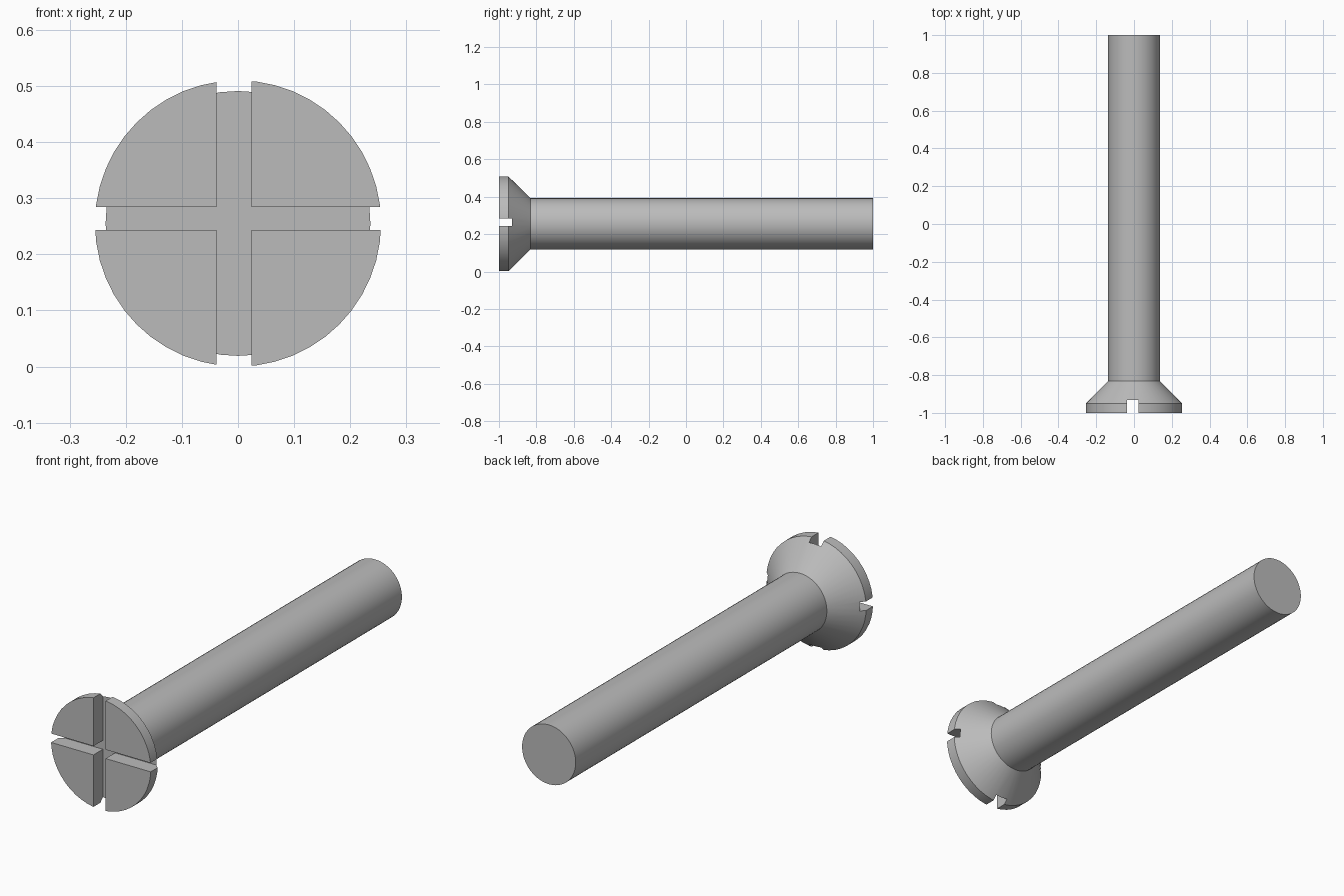
import bpy, bmesh, math
from mathutils import Matrix

cube = bpy.data.objects.get("Cube")
if cube:
    bpy.data.objects.remove(cube, do_unlink=True)

SEGMENTS = 48
AXIS_Z = 0.255

steel = bpy.data.materials.new("steel_grey")
steel.use_nodes = True
colour = (0.5, 0.5, 0.5, 1)
steel.diffuse_color = colour
steel.node_tree.nodes["Principled BSDF"].inputs["Base Color"].default_value = colour


def make_object(name, bm):
    bmesh.ops.recalc_face_normals(bm, faces=bm.faces)
    mesh = bpy.data.meshes.new(name)
    bm.to_mesh(mesh)
    bm.free()
    mesh.materials.append(steel)
    obj = bpy.data.objects.new(name, mesh)
    bpy.context.collection.objects.link(obj)
    return obj


def lathe(name, profile):
    """Closed turned solid along y from (radius, y) stations."""
    bm = bmesh.new()
    rings = []
    for radius, y in profile:
        rings.append([bm.verts.new((radius * math.cos(a), y, AXIS_Z + radius * math.sin(a)))
                      for a in (math.tau * i / SEGMENTS for i in range(SEGMENTS))])
    for r0, r1 in zip(rings, rings[1:]):
        for i in range(SEGMENTS):
            j = (i + 1) % SEGMENTS
            bm.faces.new((r0[i], r0[j], r1[j], r1[i]))
    bm.faces.new(rings[0])
    bm.faces.new(rings[-1])
    return make_object(name, bm)


def box(name, low, high):
    bm = bmesh.new()
    size = [h - l for l, h in zip(low, high)]
    middle = [(h + l) / 2 for l, h in zip(low, high)]
    bmesh.ops.create_cube(bm, size=1, matrix=Matrix.Translation(middle) @ Matrix.Diagonal((*size, 1)))
    return make_object(name, bm)


# Flat rim, countersunk cone and plain shank turned as one solid
screw = lathe("countersunk_screw", [(0.255, -1), (0.255, -0.95), (0.137, -0.832), (0.137, 1)])

# Crossed drive slots cut right through the rim
slots = [box("vertical_slot_cutter", (-0.038, -1.1, -0.1), (0.024, -0.931, 0.6)),
         box("horizontal_slot_cutter", (-0.4, -1.1, 0.243), (0.4, -0.931, 0.284))]
for slot in slots:
    slot.hide_render = True
    slot.hide_viewport = True
    cut = screw.modifiers.new(slot.name, "BOOLEAN")
    cut.operation = "DIFFERENCE"
    cut.solver = "EXACT"
    cut.object = slot

# Apply the cuts, then drop the cutters
bpy.context.view_layer.update()
cut_mesh = bpy.data.meshes.new_from_object(screw.evaluated_get(bpy.context.evaluated_depsgraph_get()))
screw.modifiers.clear()
screw.data = cut_mesh
for slot in slots:
    bpy.data.objects.remove(slot, do_unlink=True)

# Smooth round sides with crisp edges
bpy.ops.object.select_all(action="DESELECT")
screw.select_set(True)
bpy.context.view_layer.objects.active = screw
bpy.ops.object.shade_smooth_by_angle(angle=math.radians(30))
